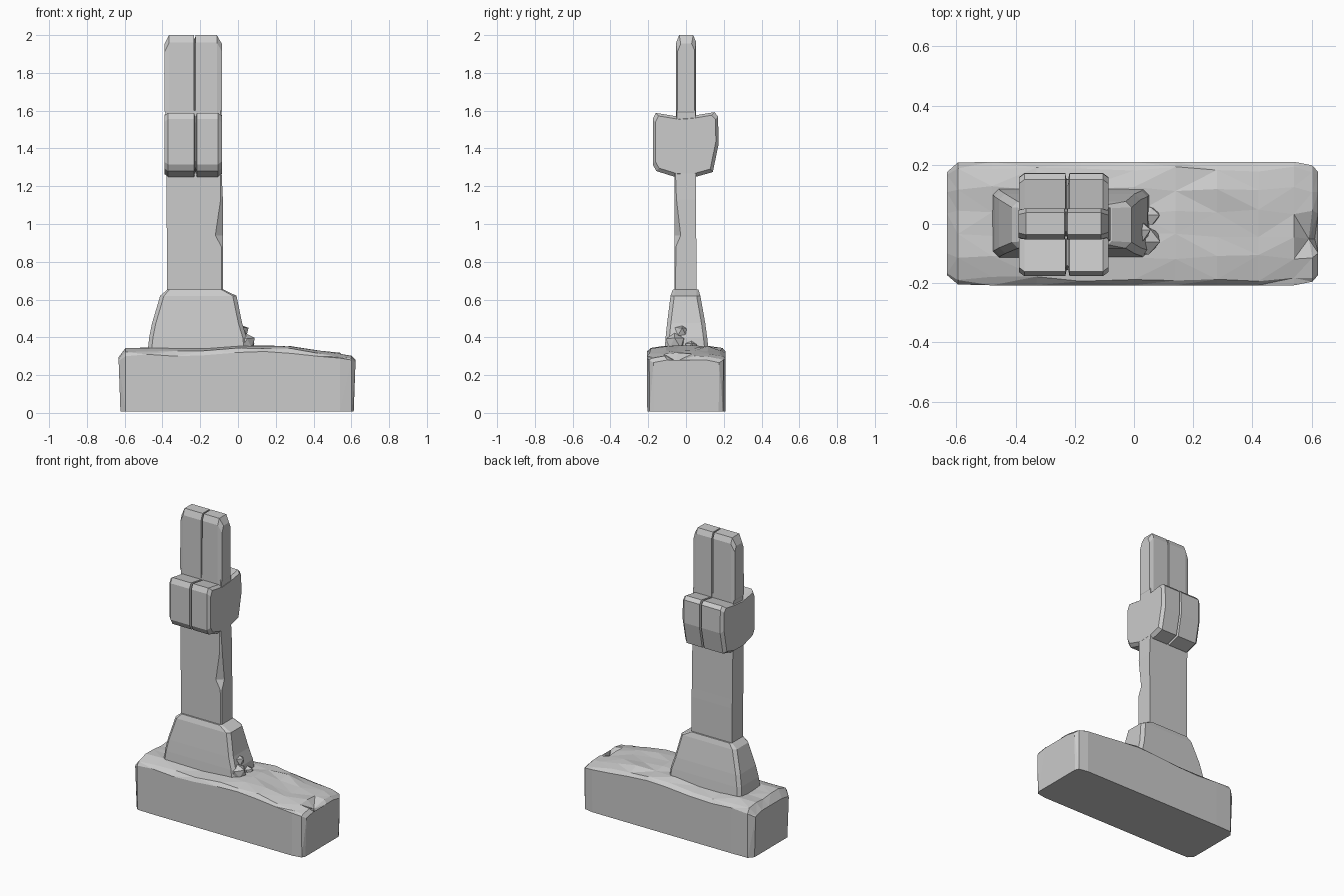
import bpy, bmesh, random
from mathutils import Vector

random.seed(4)
stone = bpy.data.materials.new("weathered grey stone")
stone.diffuse_color = (0.6, 0.6, 0.6, 1)


def finish(name, bm):
    bmesh.ops.recalc_face_normals(bm, faces=bm.faces)
    me = bpy.data.meshes.new(name)
    bm.to_mesh(me)
    bm.free()
    me.materials.append(stone)
    ob = bpy.data.objects.new(name, me)
    bpy.context.collection.objects.link(ob)
    return ob


def loft(name, rings, split=False):
    """Skin a list of equal-length point rings and cap both ends."""
    bm = bmesh.new()
    vs = [[bm.verts.new(p) for p in r] for r in rings]
    n = len(vs[0])
    for a, b in zip(vs, vs[1:]):
        for i in range(n):
            j = (i + 1) % n
            bm.faces.new((a[i], a[j], b[j], b[i]))
    bm.faces.new(vs[0])
    bm.faces.new(vs[-1])
    if split:
        bmesh.ops.triangulate(bm, faces=bm.faces[:])
    return finish(name, bm)


def slab(name, profile, stations):
    """Loft a (y, z) profile along x; each station is x, y inset, z inset."""
    cz = (min(p[1] for p in profile) + max(p[1] for p in profile)) / 2
    return loft(name, [[(x, y - iy * (1 if y > 0 else -1),
                         z - iz * (1 if z > cz else -1)) for y, z in profile]
                       for x, iy, iz in stations])


# Base: long block with a rough, slightly domed top
top_y = (-0.185, -0.11, -0.04, 0.04, 0.12, 0.185)
# x, half-width reduction, height at the edge, height of the crown
stations = [(-0.632, 0.035, 0.275, 0.295), (-0.595, 0.003, 0.30, 0.342),
            (-0.48, 0, 0.31, 0.345), (-0.33, 0, 0.30, 0.342),
            (-0.18, 0, 0.305, 0.342), (0.0, 0, 0.32, 0.355),
            (0.14, 0, 0.325, 0.355), (0.28, 0, 0.315, 0.35),
            (0.42, 0, 0.30, 0.335), (0.54, 0, 0.29, 0.315),
            (0.602, 0.012, 0.28, 0.305), (0.622, 0.035, 0.265, 0.28)]
rings = []
for k, (x, inset, edge, crown) in enumerate(stations):
    end = k in (0, len(stations) - 1)
    xb = x * 0.985 if end else x
    r = 0.009 if not end else 0.0
    ring = [(xb, -0.205 + inset, 0.008), (x, -0.207 + inset, edge)]
    for i, y in enumerate(top_y):
        h = crown - (0.012 if i in (0, 5) else 0)
        yy = y * (1 - inset * 3)
        ring.append((x, yy + random.uniform(-1, 1) * r, h + random.uniform(-1, 0.4) * r))
    ring += [(x, 0.21 - inset, edge), (xb, 0.208 - inset, 0.008)]
    if k >= len(stations) - 2:            # broken notch in the end edge
        ring[4] = (x - 0.012, -0.05, ring[4][2] - 0.07 * (k - len(stations) + 3) / 2)
    rings.append(ring)
loft("base_block", rings, split=True)


# Plinth: tapering block with clipped corners, flared on one side
def clipped(x0, x1, y0, y1, z, c):
    return [(x0 + c, y0, z), (x1 - c, y0, z), (x1, y0 + c, z), (x1, (y0 + y1) / 2, z),
            (x1, y1 - c, z), (x1 - c, y1, z), (x0 + c, y1, z), (x0, y1 - c, z),
            (x0, y0 + c, z)]


loft("plinth", [clipped(-0.48, 0.055, -0.115, 0.122, 0.31, 0.02),
                clipped(-0.47, 0.045, -0.108, 0.112, 0.40, 0.02),
                clipped(-0.455, 0.022, -0.10, 0.102, 0.475, 0.02),
                clipped(-0.412, -0.008, -0.082, 0.076, 0.62, 0.02),
                clipped(-0.375, -0.075, -0.07, 0.066, 0.652, 0.012)])

# Broken stones at the flared foot of the plinth
for i, (x, y, z, s) in enumerate([(0.035, -0.06, 0.37, 0.06), (0.015, -0.02, 0.43, 0.045),
                                  (0.05, 0.03, 0.35, 0.04)]):
    bm = bmesh.new()
    bmesh.ops.create_icosphere(bm, subdivisions=1, radius=s)
    for v in bm.verts:
        v.co *= random.uniform(0.75, 1.05)
        v.co += Vector((x, y, z))
    finish(f"rubble_{i + 1}", bm)

# Shaft: plain column with a chipped front edge
column = []
for z, x0, y0, y1, chip in [(0.63, -0.375, -0.06, 0.056, 0.006), (0.88, -0.376, -0.06, 0.055, 0.008),
                            (0.94, -0.377, -0.06, 0.054, 0.04), (1.13, -0.378, -0.06, 0.053, 0.012),
                            (1.30, -0.38, -0.06, 0.052, 0.004), (1.60, -0.383, -0.05, 0.05, 0.004)]:
    x1 = -0.08 if z < 1.2 else -0.088
    column.append([(x0, y0, z), (x1 - chip, y0, z), (x1, y0 + chip * 0.8, z),
                   (x1, y1, z), (x0, y1, z)])
loft("shaft", column)

# Upper arm: bevelled ends and a groove down the middle
arm = [(-0.053, 1.55), (-0.052, 1.96), (-0.036, 2.0), (0.038, 2.0), (0.053, 1.965), (0.053, 1.55)]
slab("upper_arm", arm, [(-0.39, 0.006, 0.05), (-0.365, 0, 0), (-0.234, 0, 0),
                        (-0.231, 0.012, 0.02), (-0.228, 0.012, 0.02), (-0.225, 0, 0),
                        (-0.112, 0, 0), (-0.086, 0.008, 0.045)])

# Crossbar: chunky block through the shaft with a matching groove
bar = [(-0.157, 1.28), (-0.176, 1.315), (-0.176, 1.555), (-0.16, 1.588), (-0.05, 1.57),
       (0.05, 1.575), (0.15, 1.592), (0.17, 1.57), (0.172, 1.42), (0.142, 1.275),
       (0.06, 1.252), (-0.06, 1.25)]
slab("crossbar", bar, [(-0.389, 0.014, 0.014), (-0.37, 0, 0), (-0.232, 0, 0),
                       (-0.228, 0.02, 0.018), (-0.222, 0.02, 0.018), (-0.218, 0, 0),
                       (-0.105, 0, 0), (-0.086, 0.014, 0.016)])
